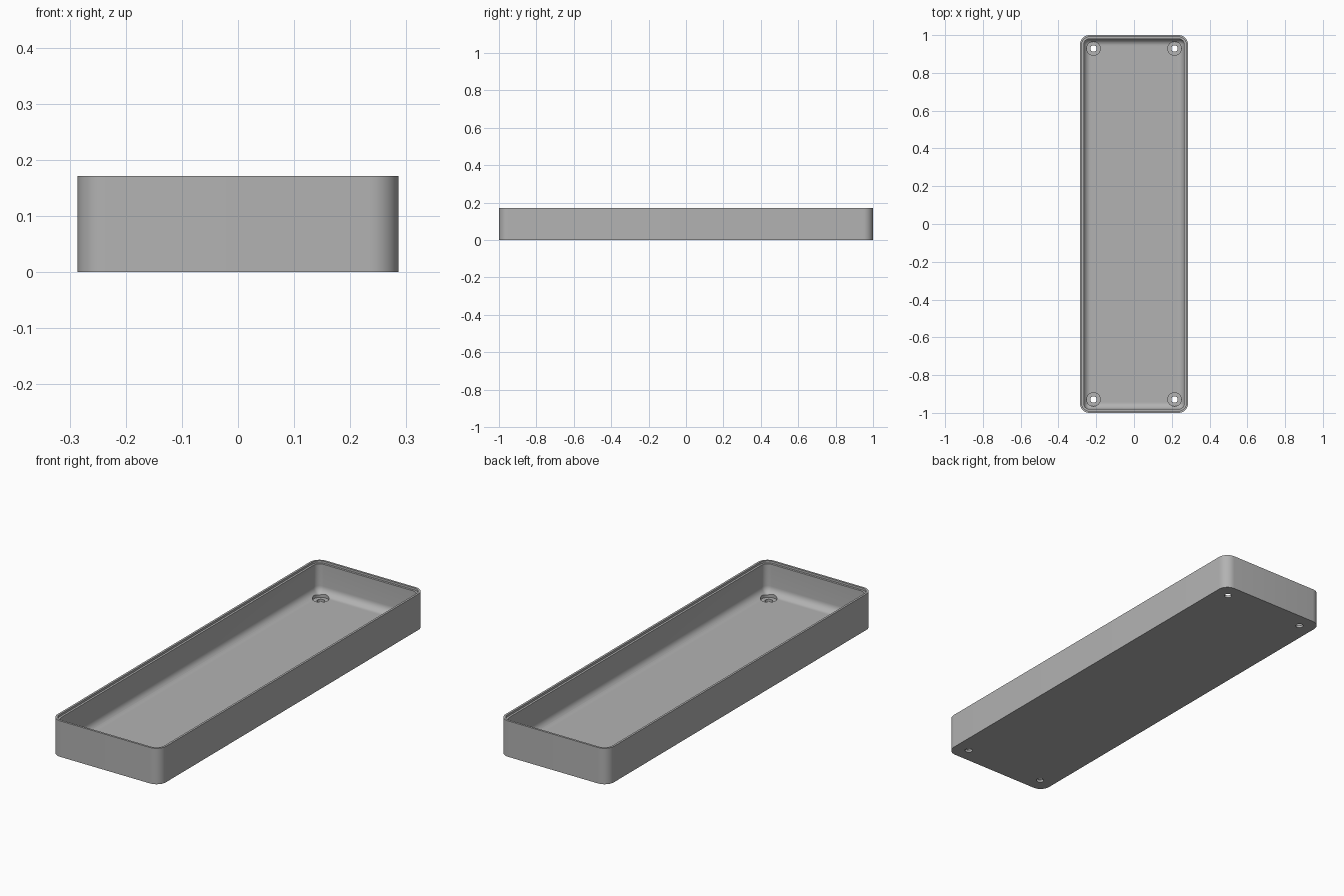
import bpy, bmesh, math

LENGTH, WIDTH, HEIGHT = 2.0, 0.572, 0.171
CORNER, WALL, FLOOR, FILLET = 0.05, 0.02, 0.022, 0.035
STEPS = 10

cube = bpy.data.objects.get("Cube")
if cube:
    bpy.data.objects.remove(cube, do_unlink=True)

grey = bpy.data.materials.new("plain grey")
grey.use_nodes = True
colour = (0.45, 0.45, 0.45, 1)
grey.diffuse_color = colour
grey.node_tree.nodes["Principled BSDF"].inputs["Base Color"].default_value = colour


def rounded_ring(bm, inset, z):
    """Rounded rectangle of vertices, moved inwards from the outer wall."""
    radius = max(CORNER - inset, 0.008)
    cx, cy = WIDTH / 2 - inset - radius, LENGTH / 2 - inset - radius
    ring = []
    for i, (sx, sy) in enumerate([(1, 1), (-1, 1), (-1, -1), (1, -1)]):
        for k in range(STEPS + 1):
            a = math.pi / 2 * (i + k / STEPS)
            ring.append(bm.verts.new((sx * cx + radius * math.cos(a),
                                      sy * cy + radius * math.sin(a), z)))
    return ring


def mesh_object(name, bm):
    bmesh.ops.recalc_face_normals(bm, faces=bm.faces)
    mesh = bpy.data.meshes.new(name)
    bm.to_mesh(mesh)
    bm.free()
    mesh.materials.append(grey)
    obj = bpy.data.objects.new(name, mesh)
    bpy.context.collection.objects.link(obj)
    return obj


# Section of the shell: outer wall, stepped rim, inner wall, floor fillet
section = [(0, 0), (0, HEIGHT), (WALL / 2, HEIGHT),
           (WALL / 2, HEIGHT - 0.01), (WALL, HEIGHT - 0.01)]
for k in range(9):
    a = math.pi / 2 * k / 8
    section.append((WALL + FILLET * (1 - math.cos(a)),
                    FLOOR + FILLET * (1 - math.sin(a))))

bm = bmesh.new()
rings = [rounded_ring(bm, inset, z) for inset, z in section]
for low, high in zip(rings, rings[1:]):
    for i in range(len(low)):
        j = (i + 1) % len(low)
        bm.faces.new((low[i], low[j], high[j], high[i]))
bm.faces.new(rings[0])
bm.faces.new(rings[-1])
tray = mesh_object("tray", bm)

# Screw holes: a wide recess above a narrow through hole, in each corner
bm = bmesh.new()
profile = [(0.017, -0.02), (0.017, 0.012), (0.036, 0.012), (0.036, 0.08)]
for sx in (-1, 1):
    for sy in (-1, 1):
        loops = []
        for r, z in profile:
            loops.append([bm.verts.new((sx * 0.2145 + r * math.cos(t * math.pi / 16),
                                        sy * 0.929 + r * math.sin(t * math.pi / 16), z))
                          for t in range(32)])
        for low, high in zip(loops, loops[1:]):
            for i in range(32):
                j = (i + 1) % 32
                bm.faces.new((low[i], low[j], high[j], high[i]))
        bm.faces.new(loops[0])
        bm.faces.new(loops[-1])
cutter = mesh_object("screw_hole_cutter", bm)
cutter.hide_render = True
cutter.hide_set(True)

cut = tray.modifiers.new("screw holes", "BOOLEAN")
cut.operation = "DIFFERENCE"
cut.solver = "EXACT"
cut.object = cutter

# Apply the cut, then smooth the curved faces
bpy.ops.object.select_all(action="DESELECT")
bpy.context.view_layer.objects.active = tray
tray.select_set(True)
bpy.ops.object.modifier_apply(modifier=cut.name)
bpy.data.objects.remove(cutter, do_unlink=True)
bpy.ops.object.shade_smooth_by_angle(angle=math.radians(30))
